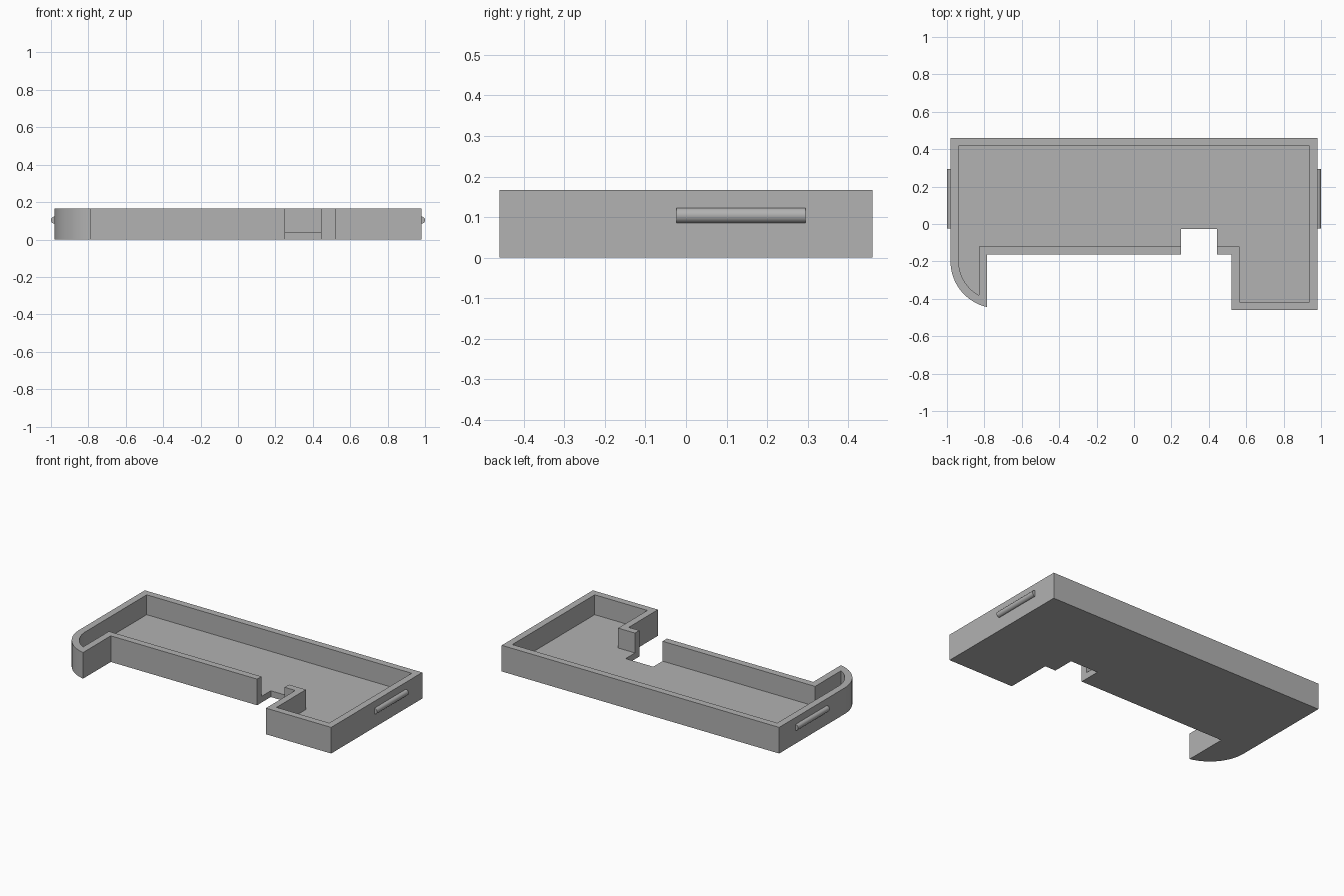
import bpy
import bmesh
from math import asin, cos, pi, sin

cube = bpy.data.objects.get("Cube")
if cube:
    bpy.data.objects.remove(cube, do_unlink=True)

X, Y, HEIGHT = 0.981, 0.46, 0.167
WALL, FLOOR = 0.044, 0.04
ARC_RADIUS = 0.25

grey = bpy.data.materials.new("plain grey")
grey.use_nodes = True
grey.diffuse_color = (0.445, 0.445, 0.445, 1)
grey.node_tree.nodes["Principled BSDF"].inputs["Base Color"].default_value = grey.diffuse_color


def smooth(obj):
    bpy.ops.object.select_all(action="DESELECT")
    obj.select_set(True)
    bpy.context.view_layer.objects.active = obj
    bpy.ops.object.shade_smooth_by_angle()


def prism(name, outline, bottom, top):
    """Extrude a flat outline straight up."""
    bm = bmesh.new()
    face = bm.faces.new([bm.verts.new((x, y, bottom)) for x, y in outline])
    lift = bmesh.ops.extrude_face_region(bm, geom=[face])["geom"]
    verts = [v for v in lift if isinstance(v, bmesh.types.BMVert)]
    bmesh.ops.translate(bm, verts=verts, vec=(0, 0, top - bottom))
    bmesh.ops.recalc_face_normals(bm, faces=bm.faces)
    mesh = bpy.data.meshes.new(name)
    bm.to_mesh(mesh)
    bm.free()
    mesh.materials.append(grey)
    obj = bpy.data.objects.new(name, mesh)
    bpy.context.collection.objects.link(obj)
    return obj


def tray_outline(inset, notch):
    """Tray plan moved inward by inset, with or without the cable notch."""
    arm, front, step = -0.785 - inset, -0.164 + inset, 0.52 + inset
    cx, cy, r = -X + ARC_RADIUS, -0.2, ARC_RADIUS - inset
    end = asin((cx - arm) / r)
    # Rounded outer edge of the arm
    steps = 24
    angles = [pi + (pi / 2 - end) * i / steps for i in range(steps + 1)]
    points = [(cx + r * cos(a), cy + r * sin(a)) for a in angles]
    # Straight front edge, broken by the notch
    points.append((arm, front))
    if notch:
        points += [(0.25, front), (0.25, -0.026), (0.445, -0.026), (0.445, front)]
    # Square front bay and back edge
    points += [(step, front), (step, -Y + inset), (X - inset, -Y + inset),
               (X - inset, Y - inset), (-X + inset, Y - inset)]
    return points


# Tray: solid outline hollowed down to the floor
tray = prism("tray", tray_outline(0, True), 0, HEIGHT)
cavity = prism("cavity_cutter", tray_outline(WALL, False), FLOOR, HEIGHT + 0.1)
cavity.hide_render = True
cut = tray.modifiers.new("hollow", "BOOLEAN")
cut.operation = "DIFFERENCE"
cut.solver = "EXACT"
cut.object = cavity
bpy.context.view_layer.objects.active = tray
bpy.ops.object.modifier_apply(modifier=cut.name)
bpy.data.objects.remove(cavity, do_unlink=True)
smooth(tray)

# Round grip rails half sunk into the two end walls
for name, side in (("left_grip", 1), ("right_grip", -1)):
    bpy.ops.mesh.primitive_cylinder_add(vertices=32, radius=0.019, depth=0.318,
                                        location=(side * X, 0.136, 0.104),
                                        rotation=(pi / 2, 0, 0))
    grip = bpy.context.object
    grip.name = name
    grip.data.materials.append(grey)
    smooth(grip)
